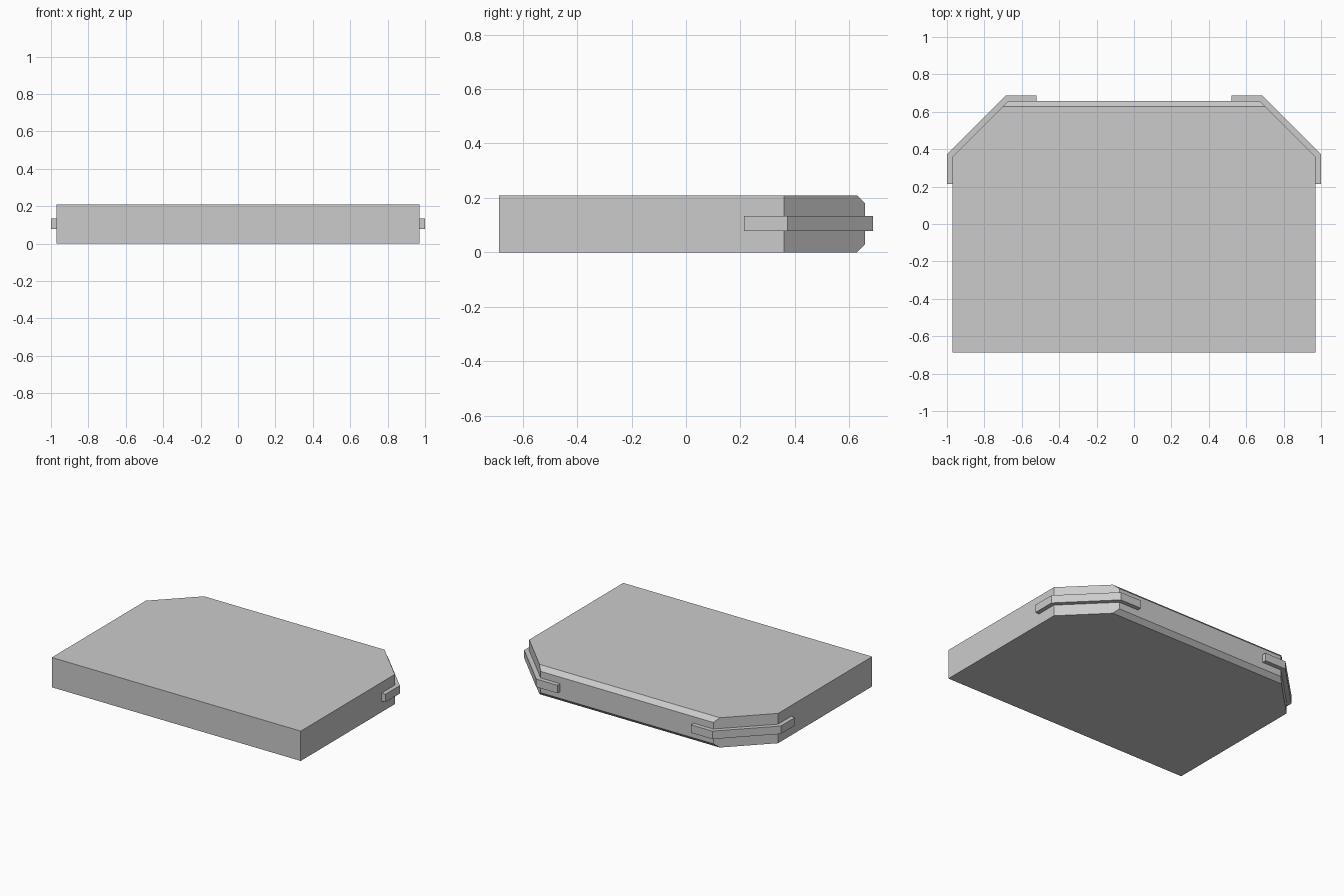
import bpy
import bmesh
from mathutils import Vector

cube = bpy.data.objects.get("Cube")
if cube:
    bpy.data.objects.remove(cube, do_unlink=True)

grey = bpy.data.materials.new("light grey")
grey.use_nodes = True
grey.diffuse_color = (0.6, 0.6, 0.6, 1)
grey.node_tree.nodes["Principled BSDF"].inputs["Base Color"].default_value = (0.6, 0.6, 0.6, 1)


def prism(points, offset):
    """Extrude a closed outline into a solid bmesh."""
    bm = bmesh.new()
    face = bm.faces.new([bm.verts.new(p) for p in points])
    ext = bmesh.ops.extrude_face_region(bm, geom=[face])
    verts = [g for g in ext["geom"] if isinstance(g, bmesh.types.BMVert)]
    bmesh.ops.translate(bm, verts=verts, vec=offset)
    bmesh.ops.recalc_face_normals(bm, faces=bm.faces)
    return bm


def add_object(name, bm):
    bmesh.ops.recalc_face_normals(bm, faces=bm.faces)
    mesh = bpy.data.meshes.new(name)
    bm.to_mesh(mesh)
    bm.free()
    mesh.materials.append(grey)
    obj = bpy.data.objects.new(name, mesh)
    bpy.context.scene.collection.objects.link(obj)
    return obj


# Slab body: side profile with a bevelled back edge, extruded across the width
half, front, back, height, bevel = 0.97, -0.687, 0.657, 0.21, 0.03
profile = [(front, 0), (back - bevel, 0), (back, bevel),
           (back, height - bevel), (back - bevel, height), (front, height)]
body = prism([(-half, y, z) for y, z in profile], Vector((2 * half, 0, 0)))

# Slice off both back corners at 45 degrees and cap the cuts
for side in (-1, 1):
    cut = bmesh.ops.bisect_plane(
        body, geom=body.verts[:] + body.edges[:] + body.faces[:],
        plane_co=(side * half, 0.36, 0), plane_no=(side, 1, 0), clear_outer=True)
    rim = [g for g in cut["geom_cut"] if isinstance(g, bmesh.types.BMEdge)]
    bmesh.ops.holes_fill(body, edges=rim, sides=0)
add_object("slab_body", body)

# Corner guards: thin strips wrapping each cut corner
strip = [(1.0, 0.213), (1.0, 0.373), (0.686, 0.687), (0.52, 0.687),
         (0.52, back), (0.673, back), (half, 0.36), (half, 0.213)]
for side, name in ((1, "left_corner_guard"), (-1, "right_corner_guard")):
    guard = prism([(side * x, y, 0.078) for x, y in strip], Vector((0, 0, 0.056)))
    add_object(name, guard)
